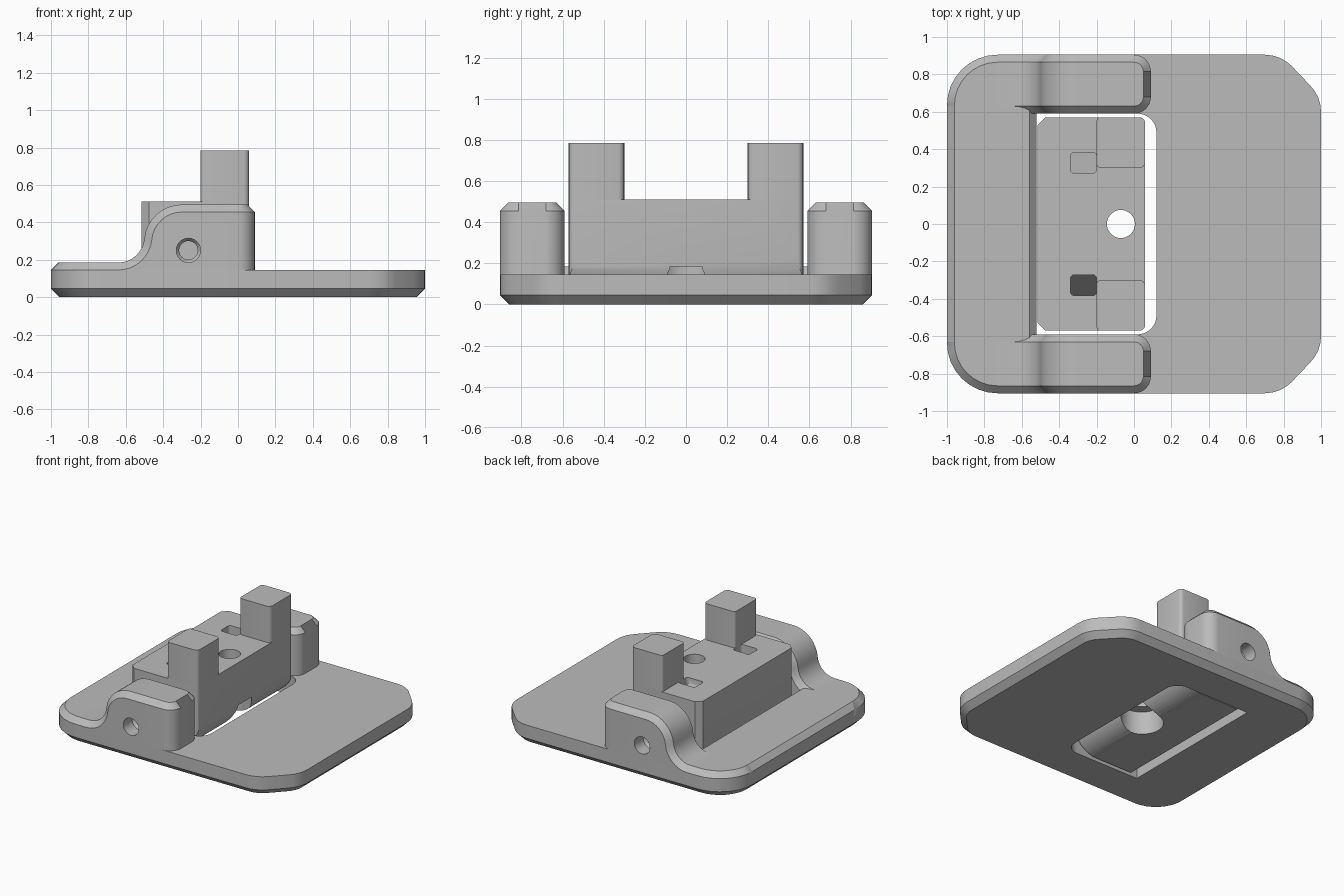
import bpy, bmesh
from math import sin, cos, pi, radians, atan2

cube = bpy.data.objects.get("Cube")
if cube:
    bpy.data.objects.remove(cube)

grey = bpy.data.materials.new("light_grey")
grey.use_nodes = True
grey.diffuse_color = (0.5, 0.5, 0.5, 1)
grey.node_tree.nodes["Principled BSDF"].inputs["Base Color"].default_value = grey.diffuse_color

CH = 0.04        # chamfer size
HALF = 0.905     # half depth of the plate
EAR_IN = 0.59    # inner face of the ears


def loft(name, rings):
    """Closed solid through rings of equal point count."""
    bm = bmesh.new()
    vs = [[bm.verts.new(p) for p in ring] for ring in rings]
    n = len(rings[0])
    for a, b in zip(vs, vs[1:]):
        for i in range(n):
            j = (i + 1) % n
            bm.faces.new((a[i], a[j], b[j], b[i]))
    bm.faces.new(vs[0])
    bm.faces.new(vs[-1])
    bmesh.ops.recalc_face_normals(bm, faces=bm.faces)
    me = bpy.data.meshes.new(name)
    bm.to_mesh(me)
    bm.free()
    me.materials.append(grey)
    ob = bpy.data.objects.new(name, me)
    bpy.context.collection.objects.link(ob)
    return ob


def boolean(ob, cutter, operation='DIFFERENCE'):
    cutter.hide_render = True
    mod = ob.modifiers.new("cut", 'BOOLEAN')
    mod.operation, mod.solver, mod.object = operation, 'EXACT', cutter
    bpy.context.view_layer.objects.active = ob
    bpy.ops.object.modifier_apply(modifier=mod.name)
    bpy.data.objects.remove(cutter)


def smooth(ob):
    bpy.ops.object.select_all(action='DESELECT')
    ob.select_set(True)
    bpy.context.view_layer.objects.active = ob
    bpy.ops.object.shade_smooth_by_angle(angle=radians(30))


def arc(cx, cy, r, a0, a1, n=8):
    return [(cx + r * cos(radians(a0 + (a1 - a0) * i / n)),
             cy + r * sin(radians(a0 + (a1 - a0) * i / n))) for i in range(n + 1)]


def rounded(x0, x1, y0, y1, r_left, r_right, n_left=4, n_right=4):
    """Rectangle outline with its own corner radius at each end."""
    a, b = r_left, r_right
    return (arc(x1 - b, y1 - b, b, 0, 90, n_right) + arc(x0 + a, y1 - a, a, 90, 180, n_left)
            + arc(x0 + a, y0 + a, a, 180, 270, n_left) + arc(x1 - b, y0 + b, b, 270, 360, n_right))


def at_z(pts, z):
    return [(x, y, z) for x, y in pts]


def at_y(pts, y):
    return [(x, y, z) for x, z in pts]


# Base plate: two rounded corners, two clipped corners, chamfered underside
def plate_outline(inset):
    half = (arc(0.8, 0.6, 0.2 - inset, 0, 45, 4) + arc(0.7, 0.705, 0.2 - inset, 45, 90, 4)
            + arc(-0.73, 0.635, 0.27 - inset, 90, 180))
    return half + [(x, -y) for x, y in reversed(half)]


plate = loft("base_plate", [at_z(plate_outline(0.045), 0), at_z(plate_outline(0), 0.045),
                            at_z(plate_outline(0), 0.145)])
window = [(-0.52, -EAR_IN)] + arc(0.02, -0.49, 0.1, 270, 360) + arc(0.02, 0.49, 0.1, 0, 90) + [(-0.52, EAR_IN)]
boolean(plate, loft("window_cutter", [at_z(window, -0.2), at_z(window, 0.4)]))
smooth(plate)

# Raised bar joining the two ears
bar = [(-1, 0.1), (-1, 0.145), (-0.96, 0.185), (-0.56, 0.185), (-0.52, 0.145), (-0.52, 0.1)]
smooth(loft("rear_bar", [at_y(bar, -0.63), at_y(bar, 0.63)]))


# Ears: chamfered sections swept along an S-shaped rise
def ear(name, side):
    rings = []

    def section(lower, upper, yo, yo_top, yi=EAR_IN, yi_top=EAR_IN + CH, lower_x=None, upper_x=None):
        (qx, qz), (px, pz) = lower, upper
        pts = [(qx, yo, 0.1), (qx, yo, qz), (px, yo_top, pz),
               (px, yi_top, pz), (qx, yi, qz), (qx, yi, 0.1)]
        rings.append([(x, y * side, z) for x, y, z in pts])

    # rounded plate corner
    for (qx, qy), (px, py) in zip(arc(-0.73, 0.635, 0.27, 180, 90), arc(-0.73, 0.635, 0.27 - CH, 180, 90)):
        section((qx, 0.145), (px, 0.185), qy, py)
    # concave then convex bend
    x0, x1, low, high, r1 = -0.64, -0.3, 0.185, 0.495, 0.14
    turn = 2 * atan2(high - low, x1 - x0)
    r2 = (x1 - x0) / sin(turn) - r1
    steps = 8
    for i in range(steps + 1):
        a = turn * i / steps
        pt = lambda r: (x0 + r * sin(a), low + r1 - r * cos(a))
        section(pt(r1 + CH), pt(r1), HALF, HALF - CH)
    for i in range(1, steps + 1):
        a = turn * (1 - i / steps)
        pt = lambda r: (x1 - r * sin(a), high - r2 + r * cos(a))
        section(pt(r2 - CH), pt(r2), HALF, HALF - CH)
    # rounded free end
    r = 0.09
    for i in range(steps + 1):
        a = pi / 2 * i / steps
        q, p = r * cos(a), (r - CH) * cos(a)
        section((r * sin(a), high - CH), ((r - CH) * sin(a), high),
                HALF - r + q, HALF - r + p, EAR_IN + r - q, EAR_IN + r - p)
    ob = loft(name, rings)
    # stepped pin hole
    hole = [at_y(arc(-0.265, 0.25, rad, 0, 345, 23), y * side)
            for y, rad in ((1, 0.065), (0.8, 0.065), (0.78, 0.05), (0.5, 0.05))]
    boolean(ob, loft("pin_cutter", hole))
    smooth(ob)


ear("front_ear", -1)
ear("back_ear", 1)

# Rocker block: rounded lower edge, relieved rear edge
profile = [(-0.515, 0.51), (-0.515, 0.14), (-0.45, 0.01)] + arc(-0.14, 0.21, 0.2, 270, 360) + [(0.06, 0.51)]
block = loft("rocker_block", [at_y(profile, -0.7), at_y(profile, 0.7)])
plan = rounded(-0.515, 0.06, -0.57, 0.57, 0.04, 0.03, n_left=1)
boolean(block, loft("plan_cutter", [at_z(plan, -0.5), at_z(plan, 0.8)]), 'INTERSECT')

# Counterbored screw hole
bore = [at_z(arc(-0.07, 0, r, 0, 350, 35), z)
        for z, r in ((-0.1, 0.15), (0.185, 0.15), (0.185, 0.075), (0.7, 0.075))]
boolean(block, loft("bore_cutter", bore))

# Sloped pockets and upright posts on both ends
for side, label in ((-1, "front"), (1, "back")):
    slot = rounded(-0.34, -0.2, 0.272, 0.382, 0.02, 0.02)
    floor = [(x, y * side, 0.47 - (y - 0.272) * 1.8) for x, y in slot]
    boolean(block, loft("slot_cutter", [floor, [(x, y, 0.6) for x, y, z in floor]]))
    post = [(x, y * side) for x, y in rounded(-0.2, 0.06, 0.3, 0.57, 0.02, 0.03)]
    smooth(loft(label + "_post", [at_z(post, 0.5), at_z(post, 0.785)]))
smooth(block)
